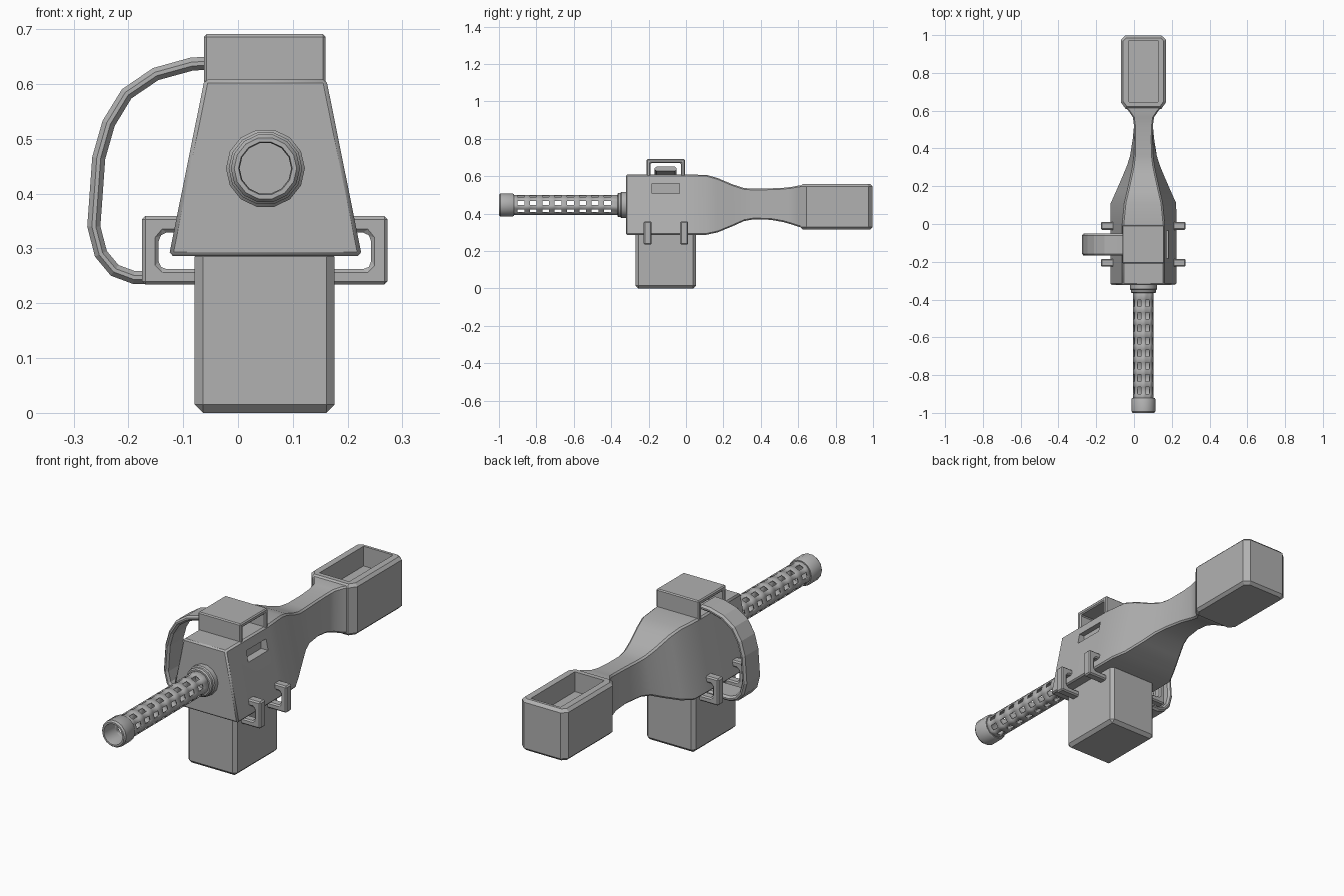
import bpy, bmesh, math
from mathutils import Vector

if "Cube" in bpy.data.objects:
    bpy.data.objects.remove(bpy.data.objects["Cube"])

CX, BZ = 0.05, 0.446          # centre plane of the body, barrel height
SIDES = 14                    # sides of all barrel parts

gunmetal = bpy.data.materials.new("dark_grey")
gunmetal.diffuse_color = (0.44, 0.44, 0.44, 1)
gunmetal.use_nodes = True
gunmetal.node_tree.nodes["Principled BSDF"].inputs["Base Color"].default_value = gunmetal.diffuse_color


def make(name, verts, faces, bevel=0.0, smooth=None, limit=35):
    mesh = bpy.data.meshes.new(name)
    mesh.from_pydata(verts, [], faces)
    bm = bmesh.new()
    bm.from_mesh(mesh)
    bmesh.ops.recalc_face_normals(bm, faces=bm.faces)
    bm.to_mesh(mesh)
    bm.free()
    mesh.materials.append(gunmetal)
    ob = bpy.data.objects.new(name, mesh)
    bpy.context.collection.objects.link(ob)
    if smooth:
        bpy.ops.object.select_all(action='DESELECT')
        ob.select_set(True)
        bpy.context.view_layer.objects.active = ob
        bpy.ops.object.shade_smooth_by_angle(angle=math.radians(smooth))
    if bevel:
        m = ob.modifiers.new("bevel", 'BEVEL')
        m.width, m.segments = bevel, 1
        m.limit_method, m.angle_limit = 'ANGLE', math.radians(limit)
    return ob


def loft(name, rings, **kw):
    n = len(rings[0])
    verts = [v for r in rings for v in r]
    faces = [(k * n + i, k * n + (i + 1) % n, (k + 1) * n + (i + 1) % n, (k + 1) * n + i)
             for k in range(len(rings) - 1) for i in range(n)]
    faces += [tuple(range(n)), tuple(range(len(verts) - n, len(verts)))]
    return make(name, verts, faces, **kw)


def prism(name, axis, profile, a, b, **kw):
    place = {'X': lambda p, d: (d, p[0], p[1]),
             'Y': lambda p, d: (p[0], d, p[1]),
             'Z': lambda p, d: (p[0], p[1], d)}[axis]
    return loft(name, [[place(p, d) for p in profile] for d in (a, b)], **kw)


def rect(x0, x1, y0, y1):
    return [(x0, y0), (x1, y0), (x1, y1), (x0, y1)]


def cut(ob, cutter):
    cutter.hide_render = True
    cutter.hide_set(True)
    m = ob.modifiers.new("recess", 'BOOLEAN')
    m.operation, m.solver, m.object = 'DIFFERENCE', 'EXACT', cutter


def around(i, r, y):
    a = 2 * math.pi * i / SIDES
    return (CX + r * math.cos(a), y, BZ + r * math.sin(a))


def lathe(name, profile):
    # closed (radius, y) profile spun around the barrel axis
    k = len(profile)
    verts = [around(i, r, y) for i in range(SIDES) for r, y in profile]
    faces = []
    for i in range(SIDES):
        i2 = (i + 1) % SIDES
        faces += [(i * k + j, i * k + (j + 1) % k, i2 * k + (j + 1) % k, i2 * k + j)
                  for j in range(k)]
    return make(name, verts, faces, smooth=35)


# receiver and neck: y, bottom half width, top half width, bottom z, top z
sections = [(-0.322, .176, .111, .286, .609), (0.0, .176, .111, .286, .609),
            (0.11, .175, .100, .287, .607), (0.17, .148, .086, .300, .590),
            (0.25, .113, .068, .333, .556), (0.31, .088, .056, .360, .537),
            (0.36, .072, .050, .369, .533), (0.45, .057, .048, .367, .535),
            (0.52, .050, .050, .355, .538), (0.565, .056, .056, .342, .543),
            (0.60, .080, .080, .330, .550), (0.64, .112, .112, .325, .551)]
body = loft("receiver", [[(CX - b, y, z0), (CX + b, y, z0), (CX + t, y, z1), (CX - t, y, z1)]
                         for y, b, t, z0, z1 in sections], bevel=0.007, smooth=30)
cut(body, prism("ejection_cutter", 'X', rect(-0.182, -0.035, .508, .56), 0.145, 0.3))

# stock with an open tray on top
plan = [(-.095, .61), (.095, .61), (.12, .645), (.12, .975), (.095, .998), (-.095, .998),
        (-.12, .975), (-.12, .645)]
stock = prism("stock", 'Z', [(CX + x, y) for x, y in plan], .316, .558, bevel=0.013, limit=60)
cut(stock, prism("tray_cutter", 'Z', rect(CX - .077, CX + .077, .645, .972), .465, .7))

# magazine box
prism("magazine", 'Z', rect(-.079, .176, -.27, .053), 0, .30, bevel=0.015)

# feed bridge, open to both sides
prism("feed_bridge", 'X', [(-.21, .60), (-.21, .691), (-.006, .691), (-.006, .60),
                           (-.027, .60), (-.027, .67), (-.189, .67), (-.189, .60)],
      -.062, .16, bevel=0.005)

# curved ammunition belt
path = [Vector(p) for p in [(-.04, .639), (-.085, .636), (-.15, .618), (-.203, .582), (-.236, .528),
                            (-.254, .465), (-.263, .34), (-.25, .29), (-.225, .26), (-.19, .247),
                            (-.06, .246)]]
y0, y1, e = -.168, -.05, .010
rings = []
for i, p in enumerate(path):
    t = (path[min(i + 1, len(path) - 1)] - path[max(i - 1, 0)]).normalized()
    n = Vector((-t.y, t.x)) * 0.012
    rings.append([((p + n * s).x, y, (p + n * s).y) for s, y in
                  [(1, y0 + e), (.3, y0), (-.3, y0), (-1, y0 + e),
                   (-1, y1 - e), (-.3, y1), (.3, y1), (1, y1 - e)]])
loft("ammo_belt", rings)

# side brackets, two on each flank
hook = [(.10, .359), (.224, .359), (.224, .234), (.10, .234), (.10, .262), (.185, .262),
        (.194, .271), (.194, .318), (.185, .329), (.10, .329)]
for side, label in ((1, "right"), (-1, "left")):
    for y, pos in ((-.205, "front"), (-.010, "rear")):
        prism(f"bracket_{label}_{pos}", 'Y', [(CX - .001 + side * x, z) for x, z in hook],
              y - .021, y + .021, bevel=0.006)

# barrel collar and muzzle ring
lathe("barrel_collar", [(.047, -.31), (.072, -.31), (.072, -.345), (.067, -.350), (.067, -.36),
                        (.061, -.366), (.047, -.366)])
lathe("muzzle", [(.047, -.92), (.059, -.92), (.063, -.926), (.063, -.992), (.057, -1.0),
                 (.049, -1.0), (.047, -.99)])

# perforated barrel jacket: seven slots around, eight rows along
ys = [-.33]
for k in range(8):
    ys += [-.402 - k * .066, -.438 - k * .066]
ys.append(-.94)
verts = [around(i, .051, y) for y in ys for i in range(SIDES)]
faces = [(r * SIDES + i, r * SIDES + (i + 1) % SIDES,
          (r + 1) * SIDES + (i + 1) % SIDES, (r + 1) * SIDES + i)
         for r in range(len(ys) - 1) for i in range(SIDES) if not (r % 2 == 1 and i % 2 == 0)]
jacket = make("barrel_jacket", verts, faces, smooth=35)
sol = jacket.modifiers.new("wall", 'SOLIDIFY')
sol.thickness, sol.offset = 0.006, 0
